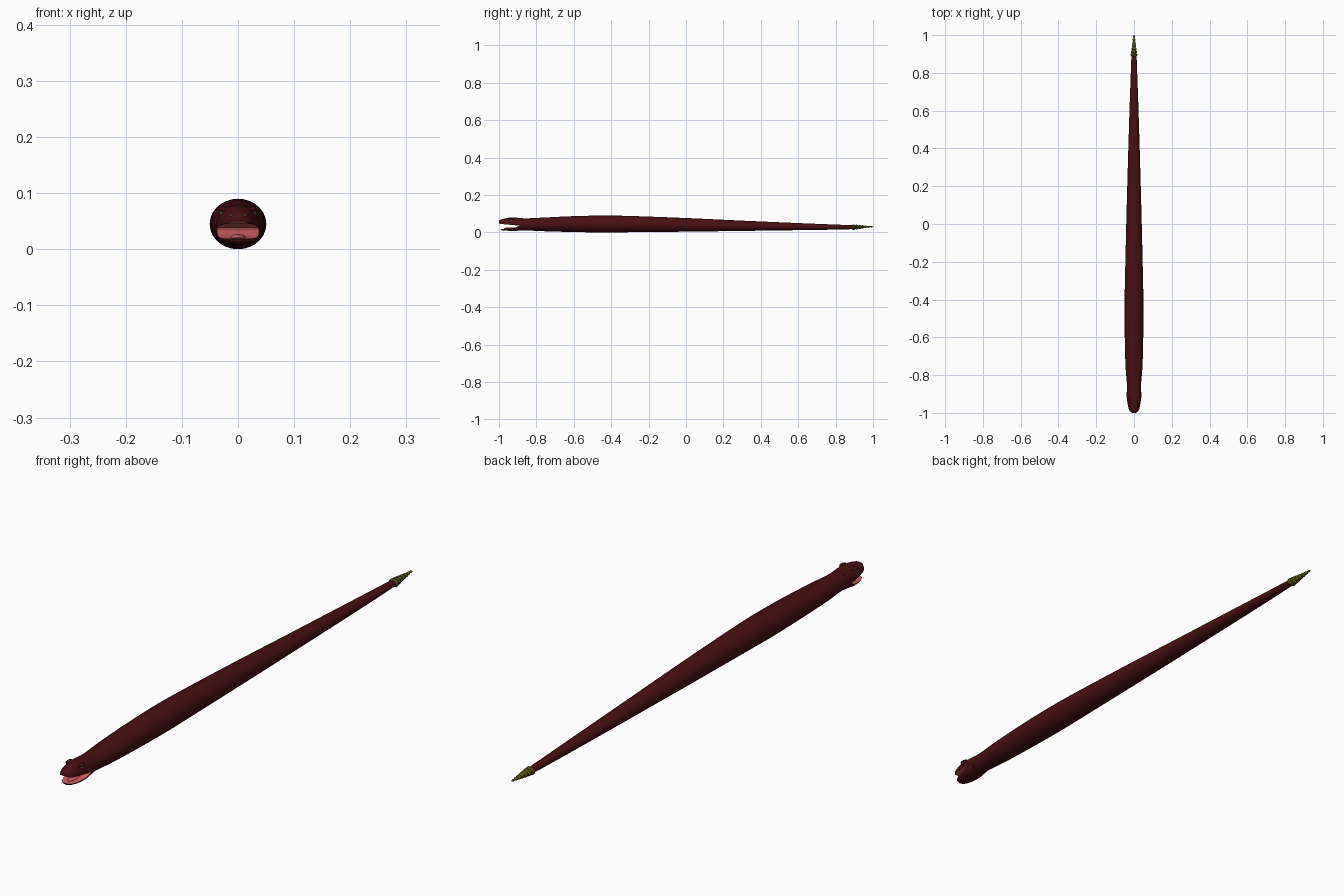
import bpy, bmesh, math

if "Cube" in bpy.data.objects:
    bpy.data.objects.remove(bpy.data.objects["Cube"])


def material(name, rgb):
    m = bpy.data.materials.new(name)
    m.diffuse_color = (*rgb, 1)
    m.use_nodes = True
    m.node_tree.nodes["Principled BSDF"].inputs["Base Color"].default_value = m.diffuse_color
    return m


SKIN = material("dark_red_skin", (0.065, 0.005, 0.006))
MOUTH = material("pink_mouth", (0.65, 0.12, 0.12))
RATTLE = material("olive_rattle", (0.12, 0.11, 0.01))
EYE = material("grey_eye", (0.05, 0.07, 0.07))


def spline(pts, steps):
    """Catmull-Rom through the station tuples."""
    out = []
    for i in range(len(pts) - 1):
        p0, p1, p2 = pts[max(i - 1, 0)], pts[i], pts[i + 1]
        p3 = pts[min(i + 2, len(pts) - 1)]
        for s in range(steps):
            t = s / steps
            out.append(tuple(0.5 * (2 * b + (c - a) * t + (2 * a - 5 * b + 4 * c - d) * t * t
                                    + (3 * b - a - 3 * c + d) * t ** 3)
                             for a, b, c, d in zip(p0, p1, p2, p3)))
    return out + [pts[-1]]


def loft(name, stations, mats, kind="full", n=28, steps=4, angle=50):
    """Stations are (y, half width, top z, bottom z); kind is full, upper or lower half."""
    bm = bmesh.new()
    rings = []
    for y, w, zt, zb in spline(stations, steps):
        ring = []
        for k in range(n):
            if kind == "full":
                a = 2 * math.pi * k / n
                x, z = w * math.cos(a), (zt + zb) / 2 + (zt - zb) / 2 * math.sin(a)
            else:
                a = math.pi * k / (n - 1)
                s = max(math.sin(a), 0) ** 0.9
                x = w * math.cos(a)
                z = zb + (zt - zb) * s if kind == "upper" else zt - (zt - zb) * s
            ring.append(bm.verts.new((x, y, z)))
        rings.append(ring)
    for r, q in zip(rings, rings[1:]):
        for k in range(n):
            f = bm.faces.new((r[k], r[(k + 1) % n], q[(k + 1) % n], q[k]))
            # the flat side of a half section is the mouth lining
            f.material_index = 1 if kind != "full" and k == n - 1 else 0
    front = bm.faces.new(rings[0])
    front.material_index = 1 if name == "body" else 0
    bm.faces.new(rings[-1])
    bmesh.ops.recalc_face_normals(bm, faces=bm.faces)
    me = bpy.data.meshes.new(name)
    bm.to_mesh(me)
    bm.free()
    for m in mats:
        me.materials.append(m)
    ob = bpy.data.objects.new(name, me)
    bpy.context.collection.objects.link(ob)
    smooth(ob, angle)
    return ob


def smooth(ob, angle=50):
    bpy.ops.object.select_all(action="DESELECT")
    ob.select_set(True)
    bpy.context.view_layer.objects.active = ob
    bpy.ops.object.shade_smooth_by_angle(angle=math.radians(angle))


def ball(name, loc, size, mat):
    bpy.ops.mesh.primitive_uv_sphere_add(segments=16, ring_count=10, radius=1, location=loc)
    ob = bpy.context.object
    ob.name, ob.scale = name, size
    ob.data.materials.append(mat)
    smooth(ob)
    return ob


# Body with the throat as its front cap
loft("body", [
    (-0.89, 0.037, 0.0765, 0.010), (-0.84, 0.038, 0.0755, 0.010), (-0.75, 0.045, 0.080, 0.006),
    (-0.60, 0.049, 0.087, 0.002), (-0.45, 0.0505, 0.090, 0.000), (-0.30, 0.048, 0.088, 0.001),
    (0.0, 0.041, 0.077, 0.004), (0.3, 0.033, 0.063, 0.008), (0.6, 0.024, 0.050, 0.012),
    (0.8, 0.017, 0.042, 0.015), (0.91, 0.013, 0.038, 0.018)], [SKIN, MOUTH])

# Upper head, flat pink palate below
loft("upper_head", [
    (-1.0, 0.010, 0.061, 0.050), (-0.993, 0.020, 0.067, 0.046), (-0.975, 0.029, 0.073, 0.044),
    (-0.945, 0.035, 0.079, 0.041), (-0.91, 0.039, 0.079, 0.038), (-0.875, 0.0375, 0.0765, 0.038)],
    [SKIN, MOUTH], "upper")

# Lower jaw, pink floor on top
loft("lower_jaw", [
    (-0.988, 0.010, 0.018, 0.013), (-0.980, 0.021, 0.019, 0.011), (-0.955, 0.031, 0.020, 0.009),
    (-0.92, 0.036, 0.024, 0.008), (-0.895, 0.0375, 0.034, 0.009), (-0.875, 0.0375, 0.040, 0.010)],
    [SKIN, MOUTH], "lower")
ball("tongue", (0, -0.935, 0.021), (0.014, 0.04, 0.006), MOUTH)

# Eyes, brows and nostrils on both sides
for side, s in (("left", -1), ("right", 1)):
    ball(side + "_eye", (s * 0.0285, -0.935, 0.063), (0.005, 0.010, 0.007), EYE)
    ball(side + "_brow", (s * 0.025, -0.935, 0.071), (0.008, 0.017, 0.005), SKIN)
    ball(side + "_nostril", (s * 0.012, -0.993, 0.060), (0.003, 0.004, 0.003), EYE)

# Rattle: overlapping beads that taper to the tip
beads, start, end = 7, 0.888, 1.0
profile = []
for i in range(beads):
    step = (end - start) / beads
    y, r = start + i * step, 0.019 - 0.0145 * i / (beads - 1)
    z = 0.028 + 0.003 * i / beads
    for t, f in ((0.0, 0.72), (0.3, 1.0), (0.7, 0.95)):
        profile.append((y + t * step, r * f, z + r * f * 0.8, z - r * f * 0.8))
profile.append((end, 0.0015, 0.032, 0.030))
loft("rattle", profile, [RATTLE], n=16, steps=1, angle=30)
